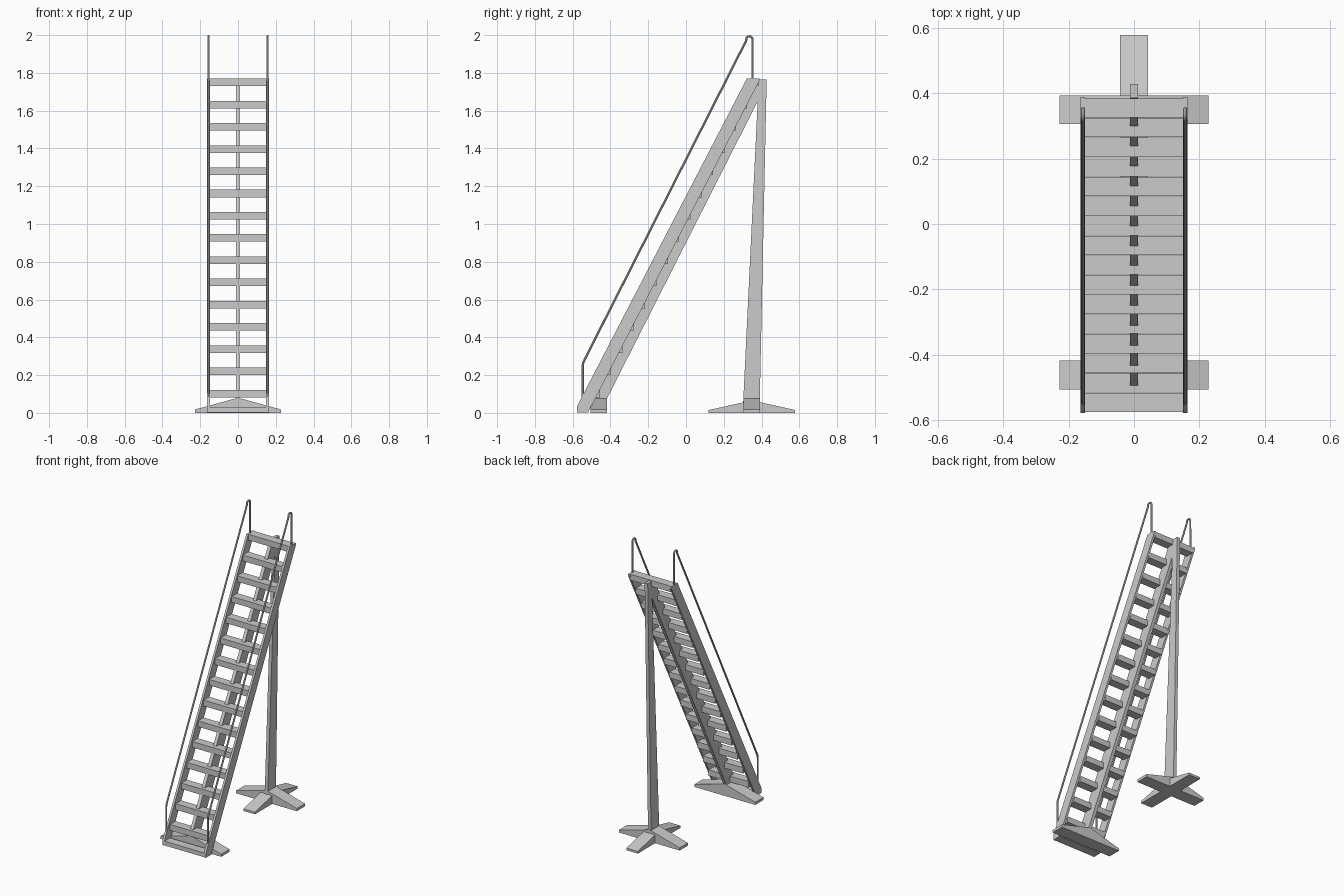
import bpy, bmesh, math

if "Cube" in bpy.data.objects:
    bpy.data.objects.remove(bpy.data.objects["Cube"])


def prism(name, pts, axis, lo, hi):
    """Extrude a 2D profile: axis 'x' takes (y, z) points, axis 'y' takes (x, z)."""
    bm = bmesh.new()

    def co(p, d):
        return (d, p[0], p[1]) if axis == 'x' else (p[0], d, p[1])
    a = [bm.verts.new(co(p, lo)) for p in pts]
    b = [bm.verts.new(co(p, hi)) for p in pts]
    bm.faces.new(a)
    bm.faces.new(b[::-1])
    n = len(pts)
    for i in range(n):
        bm.faces.new((a[i], b[i], b[(i + 1) % n], a[(i + 1) % n]))
    bmesh.ops.recalc_face_normals(bm, faces=bm.faces)
    me = bpy.data.meshes.new(name)
    bm.to_mesh(me)
    bm.free()
    ob = bpy.data.objects.new(name, me)
    bpy.context.collection.objects.link(ob)
    return ob


def rect(a0, a1, z0, z1):
    return [(a0, z0), (a1, z0), (a1, z1), (a0, z1)]


def gable(c, half, tip, peak):
    return [(c - half, 0), (c + half, 0), (c + half, tip), (c, peak), (c - half, tip)]


# Treads
for k in range(15):
    y, z = 0.325 - 0.06 * k, 1.77 - 0.1177 * k
    prism(f"tread_{k + 1}", rect(y, y + 0.059, z - 0.04, z), 'x', -0.15, 0.15)
prism("bottom_tread", rect(-0.575, -0.516, 0.003, 0.032), 'x', -0.15, 0.15)

# Side stringers
side = [(-0.577, 0.003), (-0.577, 0.035), (0.322, 1.77), (0.388, 1.77),
        (0.388, 1.757), (-0.518, 0.003)]
for s, label in ((-1, "left"), (1, "right")):
    lo, hi = sorted((s * 0.149, s * 0.163))
    prism(f"{label}_stringer", side, 'x', lo, hi)

# Central beam and rear post
prism("centre_beam", [(-0.505, 0.06), (-0.426, 0.06), (0.38, 1.65), (0.392, 1.74),
                      (0.345, 1.74), (-0.505, 0.10)], 'x', -0.0115, 0.0115)
prism("rear_post", [(0.302, 0.04), (0.39, 0.04), (0.427, 1.765), (0.385, 1.765)],
      'x', -0.0115, 0.0115)

# Feet: one bar at the front, a cross at the rear
prism("front_foot", gable(0, 0.228, 0.018, 0.08), 'y', -0.505, -0.417)
prism("rear_foot_cross", gable(0, 0.228, 0.018, 0.08), 'y', 0.305, 0.393)
prism("rear_foot_long", gable(0.349, 0.229, 0.015, 0.066), 'x', -0.043, 0.043)

# Handrails with a rounded top
path = [(-0.546, 0.08), (-0.546, 0.255), (-0.544, 0.267), (-0.537, 0.282), (0.318, 1.970)]
path += [(0.335 + 0.017 * math.cos(math.radians(a)), 1.977 + 0.017 * math.sin(math.radians(a)))
         for a in (150, 120, 90, 60, 30, 0)]
path += [(0.352, 1.76)]
for s, label in ((-1, "left"), (1, "right")):
    cu = bpy.data.curves.new(f"{label}_handrail", 'CURVE')
    cu.dimensions = '3D'
    cu.bevel_depth = 0.006
    cu.bevel_resolution = 2
    cu.use_fill_caps = True
    sp = cu.splines.new('POLY')
    sp.points.add(len(path) - 1)
    for p, (y, z) in zip(sp.points, path):
        p.co = (s * 0.156, y, z, 1)
    ob = bpy.data.objects.new(f"{label}_handrail", cu)
    bpy.context.collection.objects.link(ob)
    bpy.ops.object.select_all(action='DESELECT')
    ob.select_set(True)
    bpy.context.view_layer.objects.active = ob
    bpy.ops.object.convert(target='MESH')
    bpy.ops.object.shade_smooth_by_angle()
